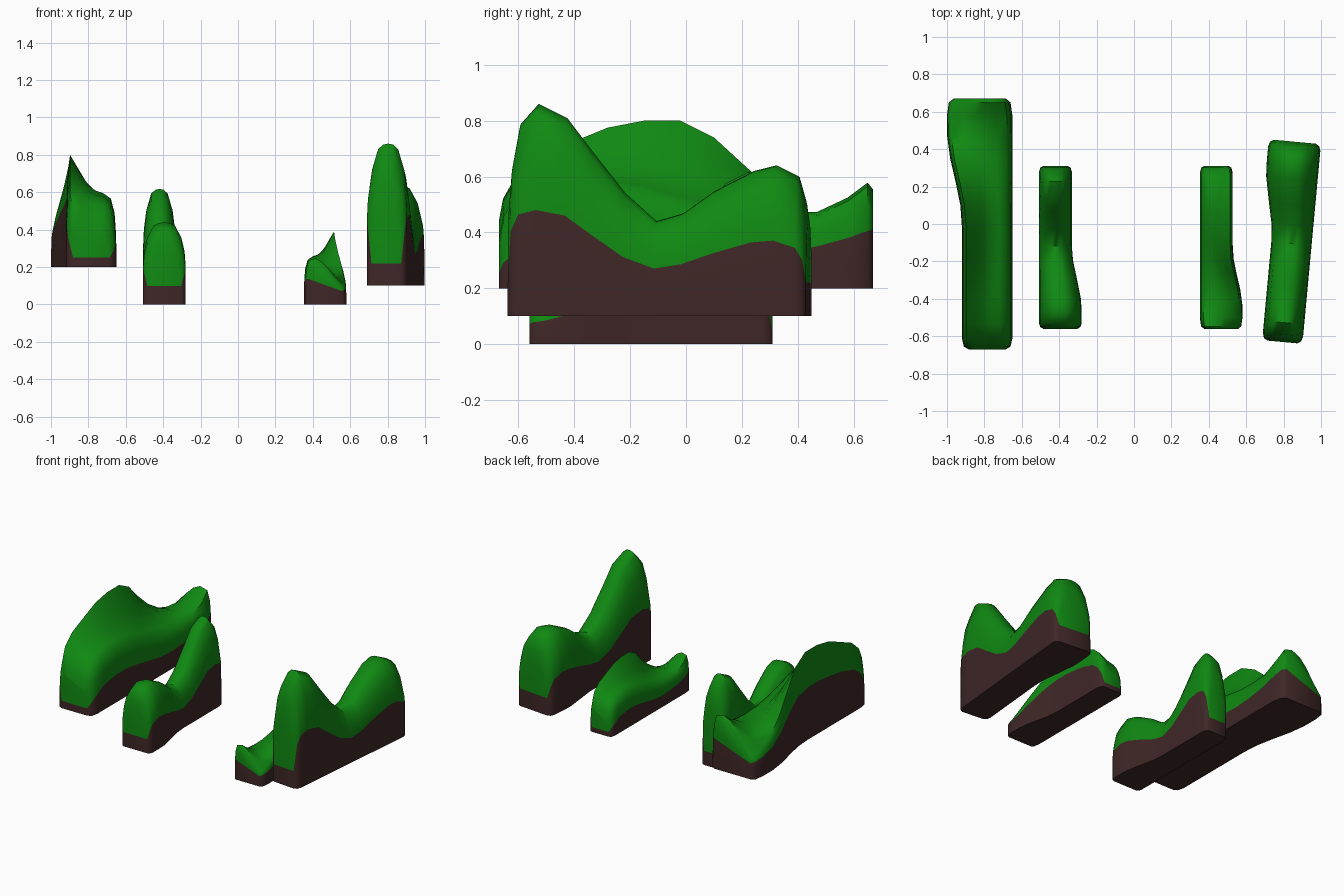
import bpy, bmesh, math

if "Cube" in bpy.data.objects:
    bpy.data.objects.remove(bpy.data.objects["Cube"])


def material(name, rgb):
    m = bpy.data.materials.new(name)
    m.diffuse_color = (*rgb, 1)
    m.use_nodes = True
    m.node_tree.nodes["Principled BSDF"].inputs["Base Color"].default_value = m.diffuse_color
    return m


GRASS = material("grass green", (0.005, 0.25, 0.006))
SOIL = material("dark soil", (0.05, 0.02, 0.02))
HALF = 0.135      # half width of a strip
END = 0.67        # half length of a strip


def outer_x(y):
    """Outer side: straight, then bulging outwards towards the back."""
    t = min(max((y - 0.0) / 0.5, 0), 1)
    return -HALF - 0.08 * t * t * (3 - 2 * t)


def end_inset(y):
    """Rounds the vertical corners in plan."""
    d = END - abs(y)
    return 0.035 if d < 0.005 else 0.01 if d < 0.03 else 0.0


def rounded_section(y, h, b):
    """Dome-topped section; b is the soil line."""
    xo, xi = outer_x(y) + end_inset(y), HALF - end_inset(y)
    c, w = (xo + xi) / 2, (xi - xo) / 2
    side = [(1, 0), (1, 0.5 * b), (0.995, b), (0.95, b + 0.3 * (h - b)),
            (0.8, b + 0.63 * (h - b)), (0.5, b + 0.92 * (h - b)), (0.25, b + 0.985 * (h - b))]
    pts = [(c - w * u, y, z) for u, z in side] + [(c, y, h)]
    return pts + [(c + w * u, y, z) for u, z in reversed(side)]


def ridge_section(y, ho, hi, bo, bi):
    """Section with an outer crest ho falling to an inner shoulder hi."""
    xo, xi = outer_x(y) + end_inset(y), HALF - end_inset(y)
    w = xi - xo
    pts = [(xo, 0), (xo, 0.5 * bo), (xo + 0.003, bo),
           (xo + 0.008, bo + 0.5 * (ho - bo)), (xo + 0.022, ho)]
    for u, k in ((0.25, 0.68), (0.42, 0.36), (0.58, 0.14), (0.74, 0.03)):
        pts.append((xo + w * u, hi + k * (ho - hi)))
    pts += [(xi - 0.03, bi + 0.88 * (hi - bi)), (xi - 0.01, bi + 0.5 * (hi - bi)),
            (xi - 0.003, bi), (xi, 0.5 * bi), (xi, 0)]
    return [(x, y, z) for x, z in pts]


def hill(name, sections, loc, scale, turn):
    bm = bmesh.new()
    rows = [[bm.verts.new(p) for p in s] for s in sections]
    n = len(rows[0])

    def face(vs, soil):
        bm.faces.new(vs).material_index = 1 if soil else 0

    # sides and top
    for a, b in zip(rows, rows[1:]):
        for k in range(n - 1):
            face((a[k], a[k + 1], b[k + 1], b[k]), k < 2 or k >= n - 3)
        face((a[n - 1], a[0], b[0], b[n - 1]), True)
    # end walls in level bands
    for r in (rows[0], rows[-1]):
        for k in range(n // 2):
            vs = [r[k], r[k + 1], r[n - 2 - k], r[n - 1 - k]]
            vs = list(dict.fromkeys(vs))
            if len(vs) > 2:
                face(vs, k < 2)
    bmesh.ops.recalc_face_normals(bm, faces=bm.faces[:])
    me = bpy.data.meshes.new(name)
    bm.to_mesh(me)
    bm.free()
    me.materials.append(GRASS)
    me.materials.append(SOIL)
    ob = bpy.data.objects.new(name, me)
    bpy.context.collection.objects.link(ob)
    ob.location, ob.scale = loc, (scale,) * 3
    ob.rotation_euler.z = math.radians(turn)
    bpy.ops.object.select_all(action='DESELECT')
    ob.select_set(True)
    bpy.context.view_layer.objects.active = ob
    bpy.ops.object.shade_smooth_by_angle(angle=math.radians(55))


# twin-peak strip: y, height, soil line
TWIN = [(-0.67, 0.5, 0.15), (-0.655, 0.67, 0.38), (-0.62, 0.86, 0.455), (-0.54, 0.95, 0.475),
        (-0.41, 0.885, 0.45), (-0.30, 0.74, 0.37), (-0.15, 0.55, 0.265), (-0.01, 0.425, 0.213),
        (0.11, 0.46, 0.232), (0.25, 0.56, 0.28), (0.425, 0.65, 0.33), (0.525, 0.675, 0.338),
        (0.625, 0.625, 0.305), (0.655, 0.52, 0.25), (0.67, 0.42, 0.15)]

# crested strip: y, outer crest, inner shoulder, outer and inner soil line
CREST = [(-0.67, 0.24, 0.17, 0.05, 0.05), (-0.655, 0.32, 0.25, 0.15, 0.09),
         (-0.61, 0.4, 0.33, 0.23, 0.13), (-0.53, 0.47, 0.37, 0.29, 0.17),
         (-0.39, 0.53, 0.39, 0.33, 0.19), (-0.28, 0.575, 0.38, 0.345, 0.19),
         (-0.15, 0.6, 0.36, 0.36, 0.17), (-0.02, 0.6, 0.32, 0.36, 0.145),
         (0.10, 0.54, 0.29, 0.34, 0.125), (0.22, 0.43, 0.27, 0.29, 0.12),
         (0.35, 0.32, 0.265, 0.22, 0.13), (0.47, 0.23, 0.275, 0.16, 0.15),
         (0.58, 0.17, 0.33, 0.13, 0.18), (0.65, 0.15, 0.385, 0.12, 0.205),
         (0.67, 0.14, 0.36, 0.11, 0.21)]

twin = [rounded_section(*r) for r in TWIN]
crest = [ridge_section(*r) for r in CREST]

hill("crested_hill_large", crest, (-0.785, 0, 0.2), 1.0, 0)
hill("twin_hill_small", twin, (-0.42, -0.125, 0), 0.65, 180)
hill("crested_hill_small", crest, (0.44, -0.125, 0), 0.65, 180)
hill("twin_hill_large", twin, (0.8425, -0.097, 0.1), 0.8, -5.3)
